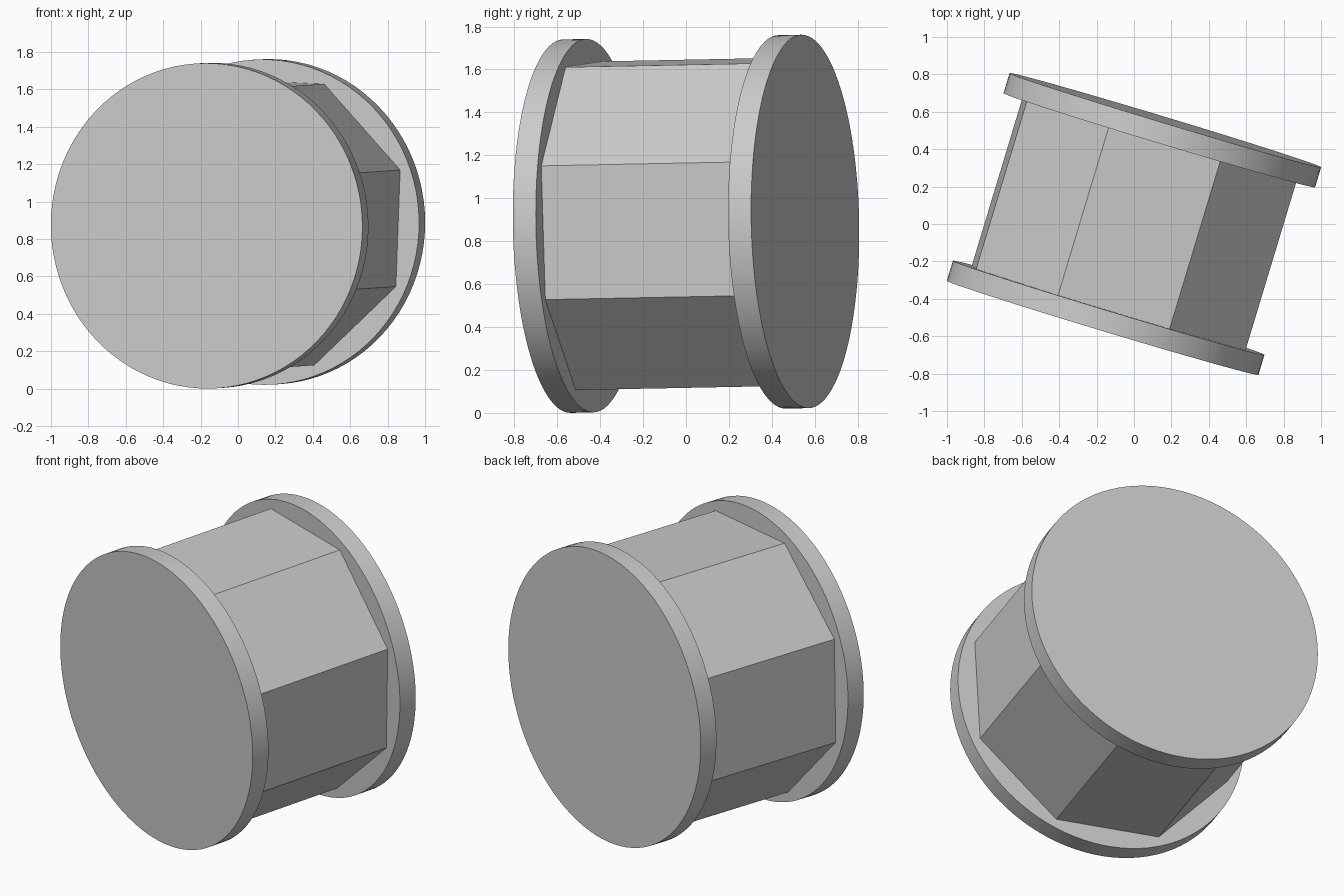
import bpy, bmesh, math
from mathutils import Matrix, Vector

cube = bpy.data.objects.get("Cube")
if cube:
    bpy.data.objects.remove(cube)

# One plain grey for every part
grey = bpy.data.materials.new("light grey")
grey.use_nodes = True
colour = (0.6, 0.6, 0.6, 1)
grey.diffuse_color = colour
grey.node_tree.nodes["Principled BSDF"].inputs["Base Color"].default_value = colour

# Spool axis, slightly turned and tilted; local z points to the front
LENGTH, RADIUS, CORE, RIM = 1.16, 0.87, 0.815, 0.112
axis = Vector((-0.289, -0.957, -0.019)).normalized()
side = Vector((0, 0, 1)).cross(axis).normalized()
frame = Matrix((side, axis.cross(side), axis)).transposed().to_4x4()
frame.translation = (0, 0, 0.881)


def prism(name, sides, radius, depth, offset, turn=0, smooth=False):
    """Closed prism or disc centred at an offset along the spool axis."""
    bm = bmesh.new()
    place = frame @ Matrix.Translation((0, 0, offset)) @ Matrix.Rotation(turn, 4, "Z")
    bmesh.ops.create_cone(bm, cap_ends=True, segments=sides, radius1=radius,
                          radius2=radius, depth=depth, matrix=place)
    mesh = bpy.data.meshes.new(name)
    bm.to_mesh(mesh)
    bm.free()
    mesh.materials.append(grey)
    obj = bpy.data.objects.new(name, mesh)
    bpy.context.collection.objects.link(obj)
    if smooth:
        bpy.ops.object.select_all(action="DESELECT")
        obj.select_set(True)
        bpy.context.view_layer.objects.active = obj
        bpy.ops.object.shade_smooth_by_angle(angle=math.radians(30))
    return obj


# Eight-sided core between two round end discs
prism("octagonal_core", 8, CORE, LENGTH - 2 * RIM, 0, math.radians(20))
for name, sign in (("front_disc", 1), ("back_disc", -1)):
    prism(name, 96, RADIUS, RIM, sign * (LENGTH - RIM) / 2, smooth=True)
